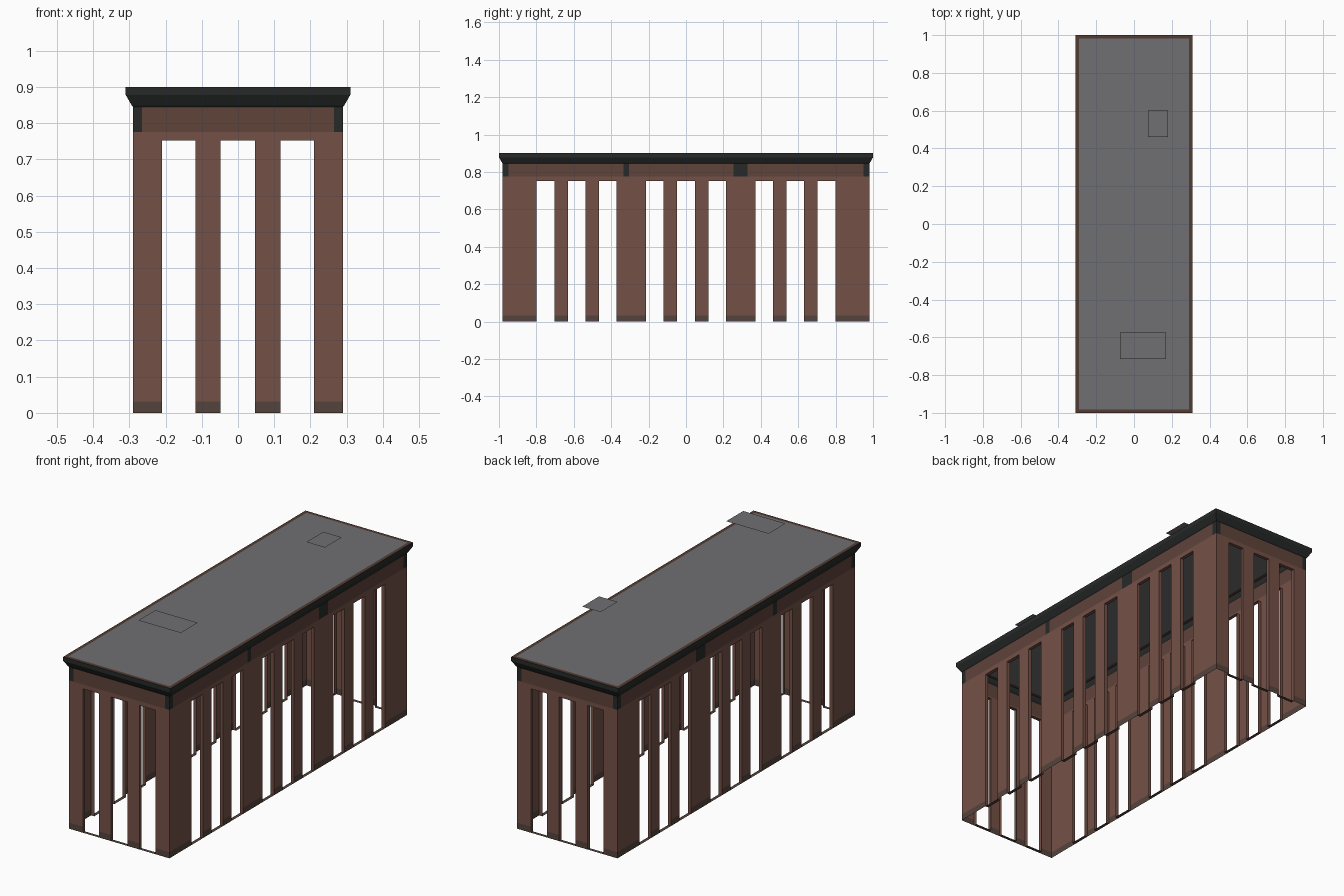
import bpy, bmesh
from mathutils import Vector

if "Cube" in bpy.data.objects:
    bpy.data.objects.remove(bpy.data.objects["Cube"])


def lin(c):
    c /= 255
    return c / 12.92 if c <= 0.04045 else ((c + 0.055) / 1.055) ** 2.4


def mat(name, r, g, b):
    m = bpy.data.materials.new(name)
    m.diffuse_color = (lin(r), lin(g), lin(b), 1)
    m.use_nodes = True
    m.node_tree.nodes["Principled BSDF"].inputs["Base Color"].default_value = m.diffuse_color
    return m


BRICK = mat("brick_brown", 116, 81, 71)
BASE = mat("base_dirty_brown", 84, 68, 61)
FRIEZE = mat("frieze_brown", 94, 67, 58)
BLACK = mat("cornice_black", 39, 42, 41)
ROOF = mat("roof_grey", 112, 112, 114)
RIM = mat("roof_rim_brown", 82, 59, 50)

HX, HY, DEPTH = 0.29, 0.98, 0.018
ZB = [0, 0.032, 0.752, 0.775, 0.85]


def finish(name, bm, mats):
    bmesh.ops.remove_doubles(bm, verts=bm.verts, dist=1e-5)
    me = bpy.data.meshes.new(name)
    bm.to_mesh(me)
    bm.free()
    for m in mats:
        me.materials.append(m)
    ob = bpy.data.objects.new(name, me)
    bpy.context.collection.objects.link(ob)
    return ob


def quad(bm, pts, mi=0):
    f = bm.faces.new([bm.verts.new(p) for p in pts])
    f.material_index = mi


def wall(name, half, dist, along, outward, openings, dark):
    """Thin wall with tall openings, each lined by a shallow reveal."""
    a, o = Vector(along), Vector(outward)

    def P(u, z, d=0.0):
        return a * u + o * (dist - d) + Vector((0, 0, z))

    bm = bmesh.new()
    us = sorted({-half, half, *[u for p in openings + dark for u in p]})
    for u0, u1 in zip(us, us[1:]):
        mid = (u0 + u1) / 2
        is_open = any(p[0] < mid < p[1] for p in openings)
        is_dark = any(p[0] < mid < p[1] for p in dark)
        for i, (z0, z1) in enumerate(zip(ZB, ZB[1:])):
            if is_open and z1 <= ZB[2]:
                continue
            mi = (1, 0, 0, 3 if is_dark else 2)[i]
            quad(bm, [P(u0, z0), P(u1, z0), P(u1, z1), P(u0, z1)], mi)
    for u0, u1 in openings:
        ring = [(u0, 0), (u0, ZB[2]), (u1, ZB[2]), (u1, 0)]
        for p, q in zip(ring, ring[1:] + ring[:1]):
            quad(bm, [P(*p), P(*q), P(*q, DEPTH), P(*p, DEPTH)],
                 1 if p[1] == q[1] == 0 else 0)
    finish(name, bm, [BRICK, BASE, FRIEZE, BLACK])


# Walls: three openings at each end, nine along each side
end_open = [(-0.21, -0.118), (-0.049, 0.047), (0.117, 0.21)]
side_open = [(c + s - 0.047, c + s + 0.047)
             for c in (-0.585, 0.0, 0.585) for s in (-0.166, 0.0, 0.166)]
end_dark = [(-HX, -0.265), (0.265, HX)]
side_dark = [(-HY, -0.95), (-0.335, -0.305), (0.255, 0.33), (0.95, HY)]
flip_dark = [(-b, -a) for a, b in side_dark]
wall("front_wall", HX, HY, (1, 0, 0), (0, -1, 0), end_open, end_dark)
wall("back_wall", HX, HY, (-1, 0, 0), (0, 1, 0),
     [(-b, -a) for a, b in end_open], end_dark)
wall("right_wall", HY, HX, (0, 1, 0), (1, 0, 0), side_open, side_dark)
wall("left_wall", HY, HX, (0, -1, 0), (-1, 0, 0), side_open, flip_dark)


def ring(g, z):
    x, y = HX + g, HY + g
    return [(-x, -y, z), (x, -y, z), (x, y, z), (-x, y, z)]


# Cornice flaring out from the wall top, then the flat roof with a worn rim
bm = bmesh.new()
rings = [ring(0, 0.845), ring(0.004, 0.85), ring(0.02, 0.878),
         ring(0.02, 0.9), ring(0.002, 0.9)]
for k, (lo, hi) in enumerate(zip(rings, rings[1:])):
    for i in range(4):
        j = (i + 1) % 4
        quad(bm, [lo[i], lo[j], hi[j], hi[i]], 1 if k == 3 else 0)
quad(bm, rings[-1], 2)
finish("cornice_and_roof", bm, [BLACK, RIM, ROOF])

# Flat plates hovering above the roof
for name, x0, x1, y0, y1 in (("small_roof_plate", 0.073, 0.18, 0.46, 0.60),
                             ("large_roof_plate", -0.075, 0.17, -0.715, -0.575)):
    bm = bmesh.new()
    quad(bm, [(x0, y0, 1.044), (x1, y0, 1.044), (x1, y1, 1.044), (x0, y1, 1.044)])
    finish(name, bm, [ROOF])
